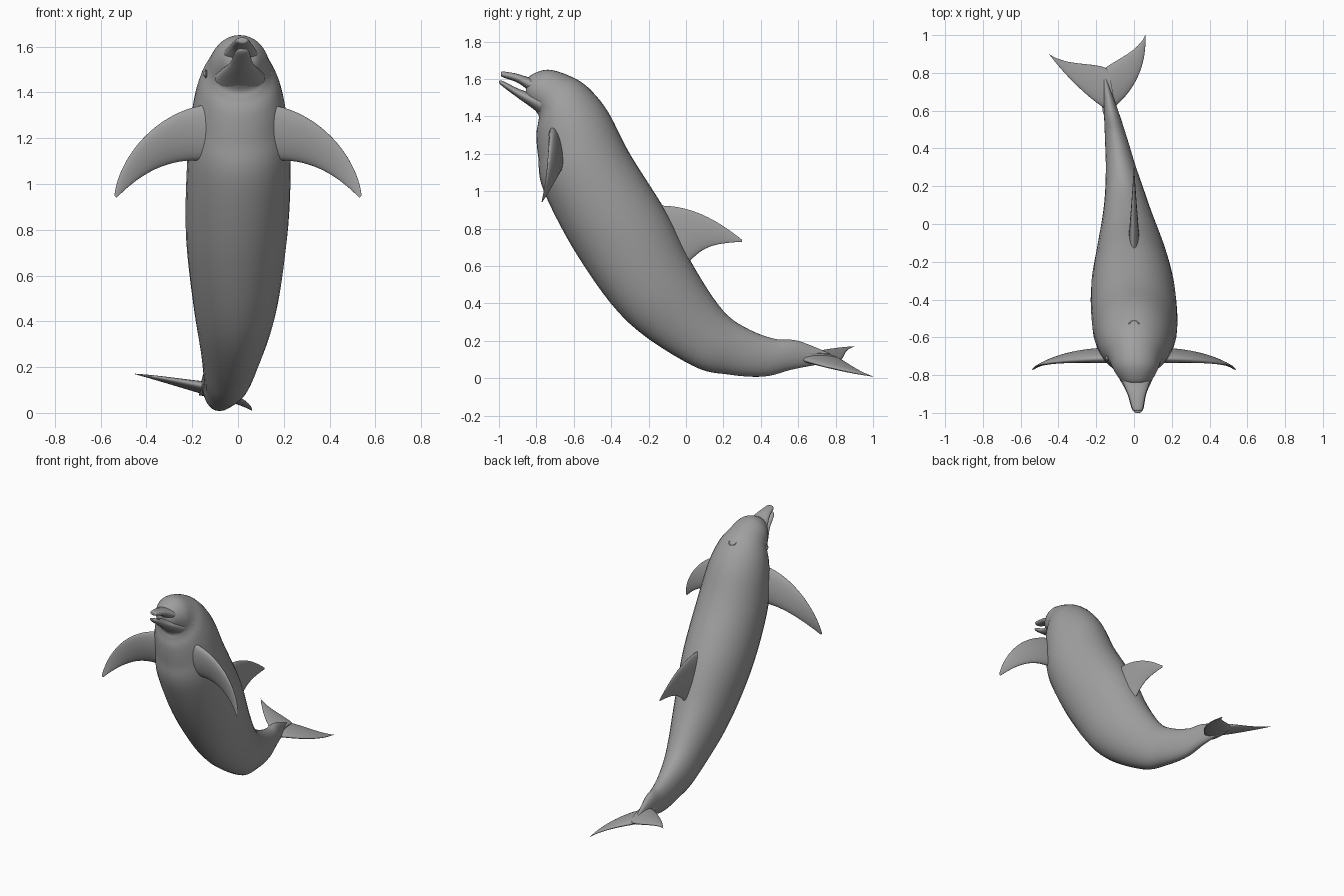
import bpy, bmesh, math
from mathutils import Vector
from mathutils.geometry import interpolate_bezier

cube = bpy.data.objects.get("Cube")
if cube:
    bpy.data.objects.remove(cube)

skin = bpy.data.materials.new("grey skin")
skin.use_nodes = True
skin.diffuse_color = (.35, .35, .35, 1)
skin.node_tree.nodes["Principled BSDF"].inputs["Base Color"].default_value = skin.diffuse_color


def finish(obj):
    """Give the part its colour and smooth shading."""
    obj.data.materials.append(skin)
    bpy.ops.object.select_all(action='DESELECT')
    obj.select_set(True)
    bpy.context.view_layer.objects.active = obj
    bpy.ops.object.shade_smooth_by_angle(angle=math.radians(50))


def skin_sections(name, sections, axis, sides=32):
    """Join elliptical sections, each given by its two edge points and a half-width along axis."""
    bm = bmesh.new()
    rings = []
    for upper, lower, width in sections:
        middle, reach = (upper + lower) / 2, (upper - lower) / 2
        angles = [math.tau * k / sides for k in range(sides)]
        rings.append([bm.verts.new(middle + reach * math.cos(angle) + axis * width * math.sin(angle))
                      for angle in angles])
    for ring, following in zip(rings, rings[1:]):
        for k in range(sides):
            bm.faces.new((ring[k - 1], ring[k], following[k], following[k - 1]))
    bm.faces.new(rings[0])
    bm.faces.new(rings[-1])
    bmesh.ops.recalc_face_normals(bm, faces=bm.faces)
    mesh = bpy.data.meshes.new(name)
    bm.to_mesh(mesh)
    bm.free()
    obj = bpy.data.objects.new(name, mesh)
    bpy.context.collection.objects.link(obj)
    finish(obj)


def smooth_path(points, steps=6):
    """Curve passing through all the points."""
    path = []
    last = len(points) - 1
    for i in range(last):
        start, end = points[i], points[i + 1]
        handle_a = start + (end - points[max(i - 1, 0)]) / 6
        handle_b = end - (points[min(i + 2, last)] - start) / 6
        path += interpolate_bezier(start, handle_a, handle_b, end, steps + 1)[:steps]
    return path + [points[last]]


def sideways(y):
    """The tail swings to the right and the beak slightly to the left."""
    tail = max(y + .25, 0) ** 1.3
    beak = max(-y - .6, 0)
    return .05 * beak - .15 * tail


def trunk(name, outline, fullness):
    """Round part from pairs of upper and lower outline points; fullness sets width from depth."""
    edges = []
    for column in zip(*outline):
        edges.append(smooth_path([Vector((sideways(y), y, z)) for y, z in column]))
    sections = [(upper, lower, (upper - lower).length * fullness((upper.y + lower.y) / 2))
                for upper, lower in zip(*edges)]
    skin_sections(name, sections, Vector((1, 0, 0)))


def fin(name, leading, trailing, thickness, axis):
    """Flat blade between two curved edges, thinning towards the tip."""
    count = 24
    edges = [interpolate_bezier(*map(Vector, edge), count) for edge in (leading, trailing)]
    sections = [(front, back, thickness * (1 - i / count))
                for i, (front, back) in enumerate(zip(*edges))]
    skin_sections(name, sections, Vector(axis).normalized())


# Body from forehead to tail stock, flatter from side to side towards the tail
trunk("body", [
    ((-.85, 1.58), (-.86, 1.51)),
    ((-.83, 1.62), (-.84, 1.47)),
    ((-.74, 1.65), (-.79, 1.41)),
    ((-.63, 1.62), (-.79, 1.37)),
    ((-.53, 1.56), (-.8, 1.3)),
    ((-.42, 1.43), (-.79, 1.18)),
    ((-.3, 1.2), (-.76, 1)),
    ((-.1, .88), (-.57, .64)),
    ((.04, .6), (-.31, .3)),
    ((.2, .36), (.03, .07)),
    ((.34, .26), (.23, .02)),
    ((.48, .21), (.42, .01)),
    ((.6, .2), (.58, .05)),
    ((.8, .12), (.8, .09))], lambda y: .36 - .17 * y)

# Beak: two slightly parted jaws
trunk("upper_jaw", [
    ((-.99, 1.63), (-.99, 1.62)),
    ((-.98, 1.64), (-.98, 1.61)),
    ((-.91, 1.63), (-.9, 1.58)),
    ((-.84, 1.61), (-.83, 1.53)),
    ((-.77, 1.6), (-.78, 1.5))], lambda y: .9)
trunk("lower_jaw", [
    ((-1, 1.59), (-1, 1.58)),
    ((-.98, 1.59), (-.98, 1.56)),
    ((-.9, 1.55), (-.9, 1.5)),
    ((-.84, 1.53), (-.83, 1.45)),
    ((-.77, 1.52), (-.78, 1.41))], lambda y: 1)

# Dorsal fin
fin("dorsal_fin",
    [(0, -.2, .92), (0, 0, .94), (0, .15, .86), (0, .3, .74)],
    [(0, -.02, .58), (0, .08, .7), (0, .12, .72), (0, .3, .73)],
    thickness=.03, axis=(1, 0, 0))

# Flippers, mirrored to each side
for side, label in ((1, "left"), (-1, "right")):
    mirror = Vector((side, 1, 1))
    leading = [(.11, -.71, 1.35), (.35, -.72, 1.33), (.52, -.73, 1.12), (.54, -.77, .95)]
    trailing = [(.12, -.68, 1.1), (.3, -.67, 1.12), (.42, -.7, 1.05), (.53, -.77, .94)]
    fin(label + "_flipper", [Vector(p) * mirror for p in leading],
        [Vector(p) * mirror for p in trailing], thickness=.04, axis=(0, 1, 0))

    # Eye with a raised lid ring
    spot = (side * .14, -.71, 1.48)
    bpy.ops.mesh.primitive_uv_sphere_add(radius=.012, location=spot)
    bpy.context.object.name = label + "_eye"
    finish(bpy.context.object)
    bpy.ops.mesh.primitive_torus_add(major_radius=.015, minor_radius=.004,
                                     location=spot, rotation=(0, math.pi / 2, 0))
    bpy.context.object.name = label + "_eyelid"
    finish(bpy.context.object)

# Tail flukes, rolled with the twisted tail
fin("right_fluke",
    [(-.1, .58, .11), (-.22, .64, .13), (-.36, .78, .16), (-.45, .9, .17)],
    [(-.14, .82, .1), (-.2, .86, .11), (-.35, .83, .15), (-.45, .9, .17)],
    thickness=.03, axis=(.25, 0, 1))
fin("left_fluke",
    [(-.16, .58, .11), (-.03, .66, .09), (.07, .8, .04), (.06, 1, .01)],
    [(-.16, .82, .1), (-.1, .87, .08), (.02, .91, .04), (.06, 1, .01)],
    thickness=.03, axis=(.4, 0, 1))

# Blowhole: a thin crescent ridge on top of the head
bpy.ops.mesh.primitive_torus_add(major_radius=.025, minor_radius=.004,
                                 location=(0, -.53, 1.555), rotation=(math.radians(-40), 0, 0))
blowhole = bpy.context.object
blowhole.name = "blowhole"
bm = bmesh.new()
bm.from_mesh(blowhole.data)
bmesh.ops.delete(bm, geom=[v for v in bm.verts if v.co.y < 0], context='VERTS')
bm.to_mesh(blowhole.data)
bm.free()
finish(blowhole)
